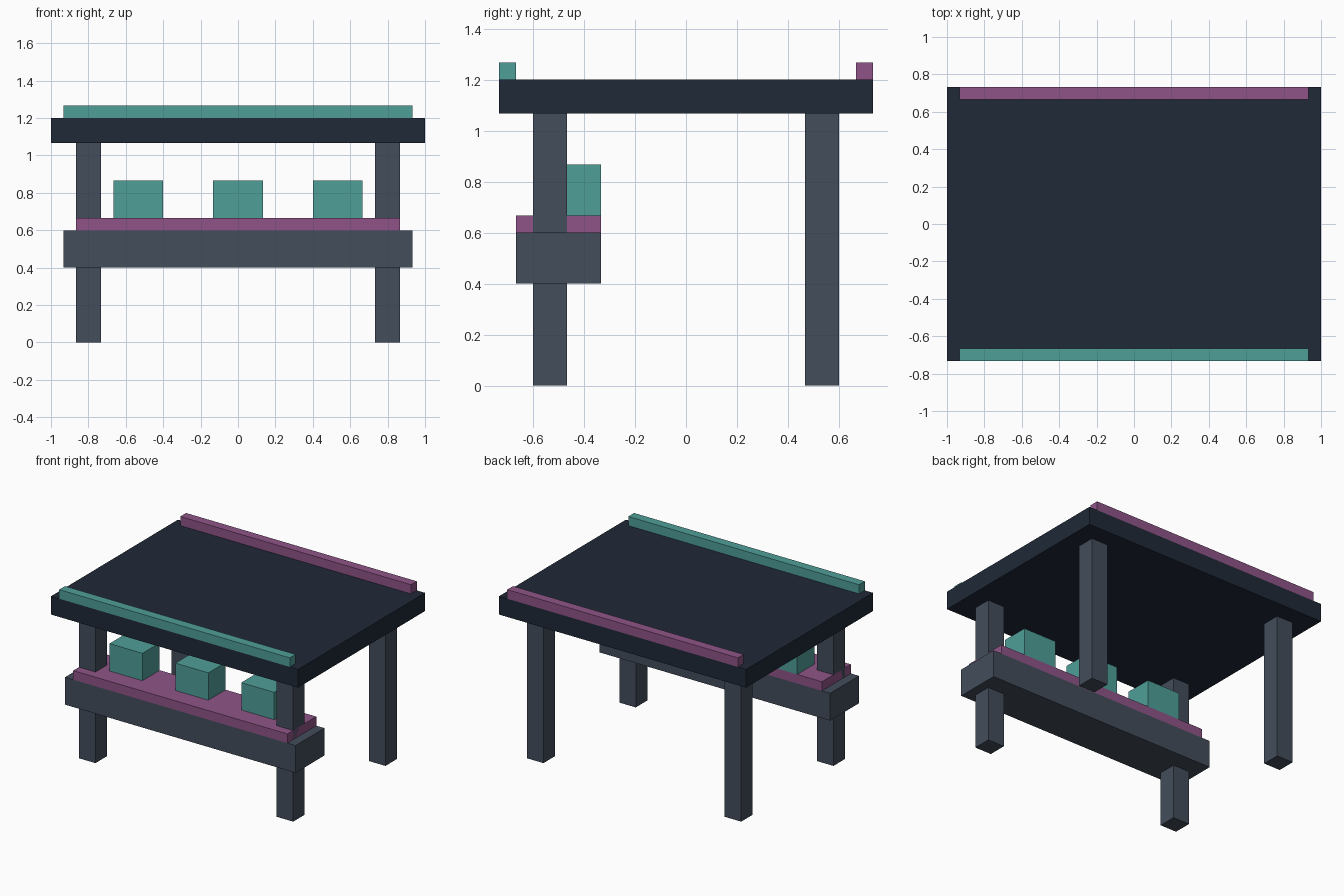
import bpy

if "Cube" in bpy.data.objects:
    bpy.data.objects.remove(bpy.data.objects["Cube"])

U = 1 / 15  # the model sits on a regular grid of this size


def linear(hex_color):
    vals = [int(hex_color[i:i + 2], 16) / 255 for i in (0, 2, 4)]
    return [v / 12.92 if v <= 0.04045 else ((v + 0.055) / 1.055) ** 2.4 for v in vals] + [1]


def material(name, hex_color):
    mat = bpy.data.materials.new(name)
    mat.diffuse_color = linear(hex_color)
    mat.use_nodes = True
    mat.node_tree.nodes["Principled BSDF"].inputs["Base Color"].default_value = mat.diffuse_color
    return mat


def box(name, x, y, z, mat):
    """Box from (min, max) ranges given in grid units."""
    ranges = (x, y, z)
    bpy.ops.mesh.primitive_cube_add(size=1, location=[(a + b) / 2 * U for a, b in ranges])
    obj = bpy.context.object
    obj.name = name
    obj.scale = [(b - a) * U for a, b in ranges]
    bpy.ops.object.transform_apply(location=False, rotation=False, scale=True)
    obj.data.materials.append(mat)
    return obj


navy = material("navy", "1F2937")
slate = material("slate", "434D5B")
teal = material("teal", "4F9F99")
plum = material("plum", "8F5488")

# Four corner posts
for sx, side in ((-1, "left"), (1, "right")):
    for sy, end in ((-1, "front"), (1, "back")):
        cx, cy = 12 * sx, 8 * sy
        box(f"{end}_{side}_post", (cx - 1, cx + 1), (cy - 1, cy + 1), (0, 16), slate)

# Roof slab with an edge strip at front and back
box("roof", (-15, 15), (-11, 11), (16, 18), navy)
box("front_roof_strip", (-14, 14), (-11, -10), (18, 19), teal)
box("back_roof_strip", (-14, 14), (10, 11), (18, 19), plum)

# Counter and its cloth
box("counter", (-14, 14), (-10, -5), (6, 9), slate)
box("counter_top", (-13, 13), (-10, -5), (9, 10), plum)

# Goods on the counter
for i, cx in enumerate((-8, 0, 8)):
    box(f"goods_box_{i + 1}", (cx - 2, cx + 2), (-8, -5), (10, 13), teal)
